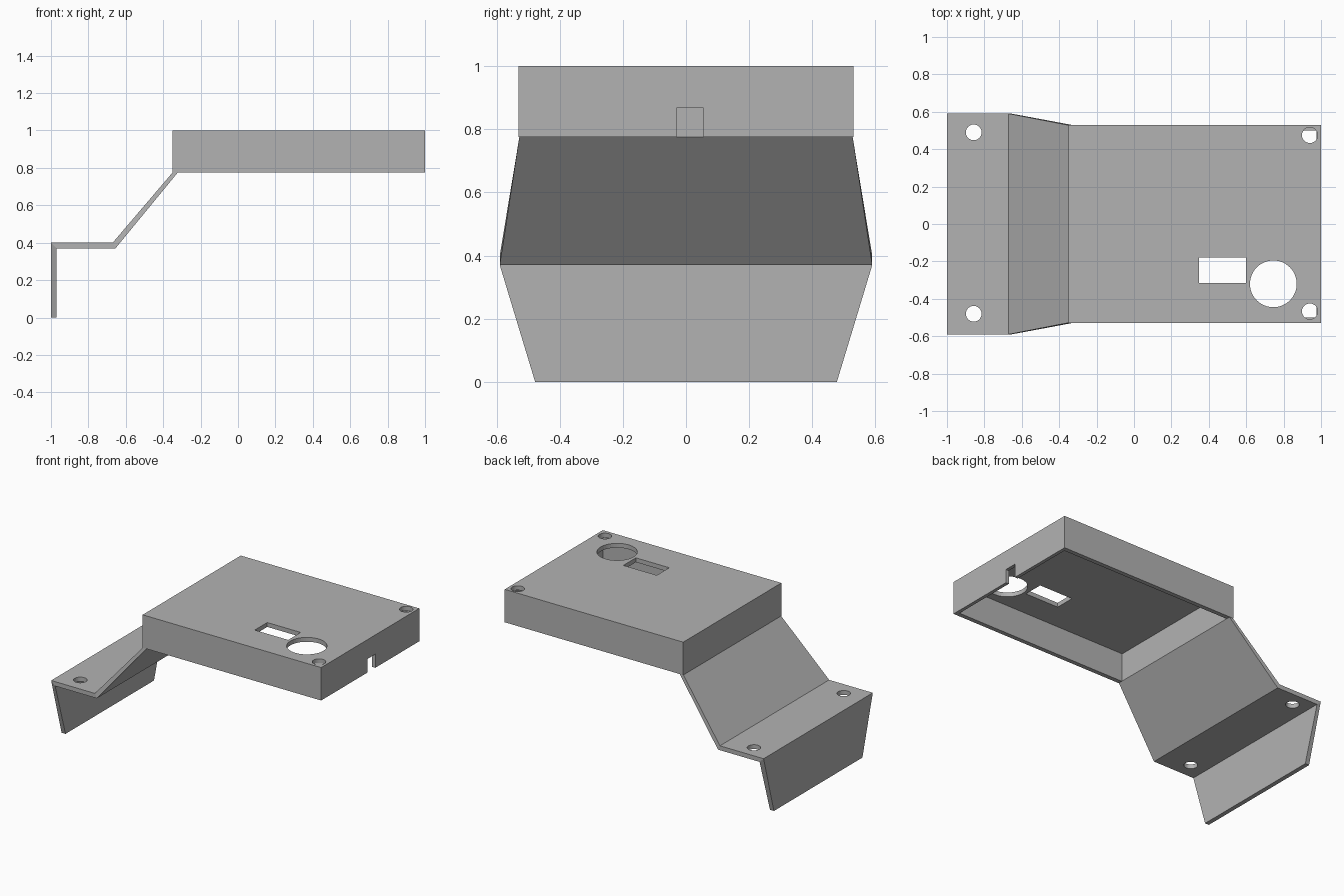
import bpy
import bmesh

cube = bpy.data.objects.get("Cube")
if cube:
    bpy.data.objects.remove(cube, do_unlink=True)

grey = bpy.data.materials.new("plain grey")
grey.use_nodes = True
grey.diffuse_color = (0.45, 0.45, 0.45, 1)
grey.node_tree.nodes["Principled BSDF"].inputs["Base Color"].default_value = (0.45, 0.45, 0.45, 1)


def block(name, low, high):
    """Box between two opposite corners."""
    bpy.ops.mesh.primitive_cube_add(size=1)
    ob = bpy.context.object
    ob.name = name
    for v in ob.data.vertices:
        v.co = [h if c > 0 else l for c, l, h in zip(v.co, low, high)]
    ob.data.materials.append(grey)
    return ob


def drill(x, y, z, radius):
    """Vertical round cutter."""
    bpy.ops.mesh.primitive_cylinder_add(vertices=48, radius=radius, depth=0.1, location=(x, y, z))
    ob = bpy.context.object
    ob.data.materials.append(grey)
    return ob


def cut(target, cutters):
    """Subtract the cutters from the target and discard them."""
    bpy.context.view_layer.objects.active = target
    for c in cutters:
        mod = target.modifiers.new("cut", "BOOLEAN")
        mod.operation = "DIFFERENCE"
        mod.solver = "EXACT"
        mod.object = c
        bpy.ops.object.modifier_apply(modifier=mod.name)
        bpy.data.objects.remove(c, do_unlink=True)


# Open-bottomed housing: hollow first, then the openings in its top and end wall
base, top, roof = 0.775, 1.0, 0.97
housing = block("housing", (-0.35, -0.53, base), (1, 0.53, top))
cut(housing, [block("hollow", (-0.325, -0.5, base - 0.1), (0.977, 0.5, roof))])
# Corner holes stop at the roof, leaving the walls below whole
screw_holes = [drill(0.94, y, roof + 0.05, 0.042) for y in (-0.467, 0.475)]
cut(housing, screw_holes + [
    drill(0.745, -0.32, top, 0.125),
    block("window", (0.347, -0.315, roof - 0.05), (0.6, -0.18, top + 0.05)),
    block("cable_slot", (0.95, -0.03, base - 0.1), (1.05, 0.055, 0.868)),
])

# Bent bracket: outer and inner sheet lines with the half width at each fold
folds = [
    ((-1, 0), (-0.97, 0), 0.478),
    ((-1, 0.4), (-0.97, 0.37), 0.59),
    ((-0.67, 0.4), (-0.655, 0.37), 0.59),
    ((-0.35, base), (-0.322, base), 0.528),
]
bm = bmesh.new()
rings = []
for (xo, zo), (xi, zi), w in folds:
    rings.append([bm.verts.new(p) for p in
                  ((xo, -w, zo), (xo, w, zo), (xi, w, zi), (xi, -w, zi))])
for a, b in zip(rings, rings[1:]):
    for i in range(4):
        j = (i + 1) % 4
        bm.faces.new((a[i], a[j], b[j], b[i]))
bm.faces.new(rings[0])
bm.faces.new(rings[-1])
bmesh.ops.recalc_face_normals(bm, faces=bm.faces)
mesh = bpy.data.meshes.new("bracket")
bm.to_mesh(mesh)
bm.free()
mesh.materials.append(grey)
bracket = bpy.data.objects.new("bracket", mesh)
bpy.context.collection.objects.link(bracket)
cut(bracket, [drill(-0.857, y, 0.385, 0.042) for y in (-0.48, 0.49)])
